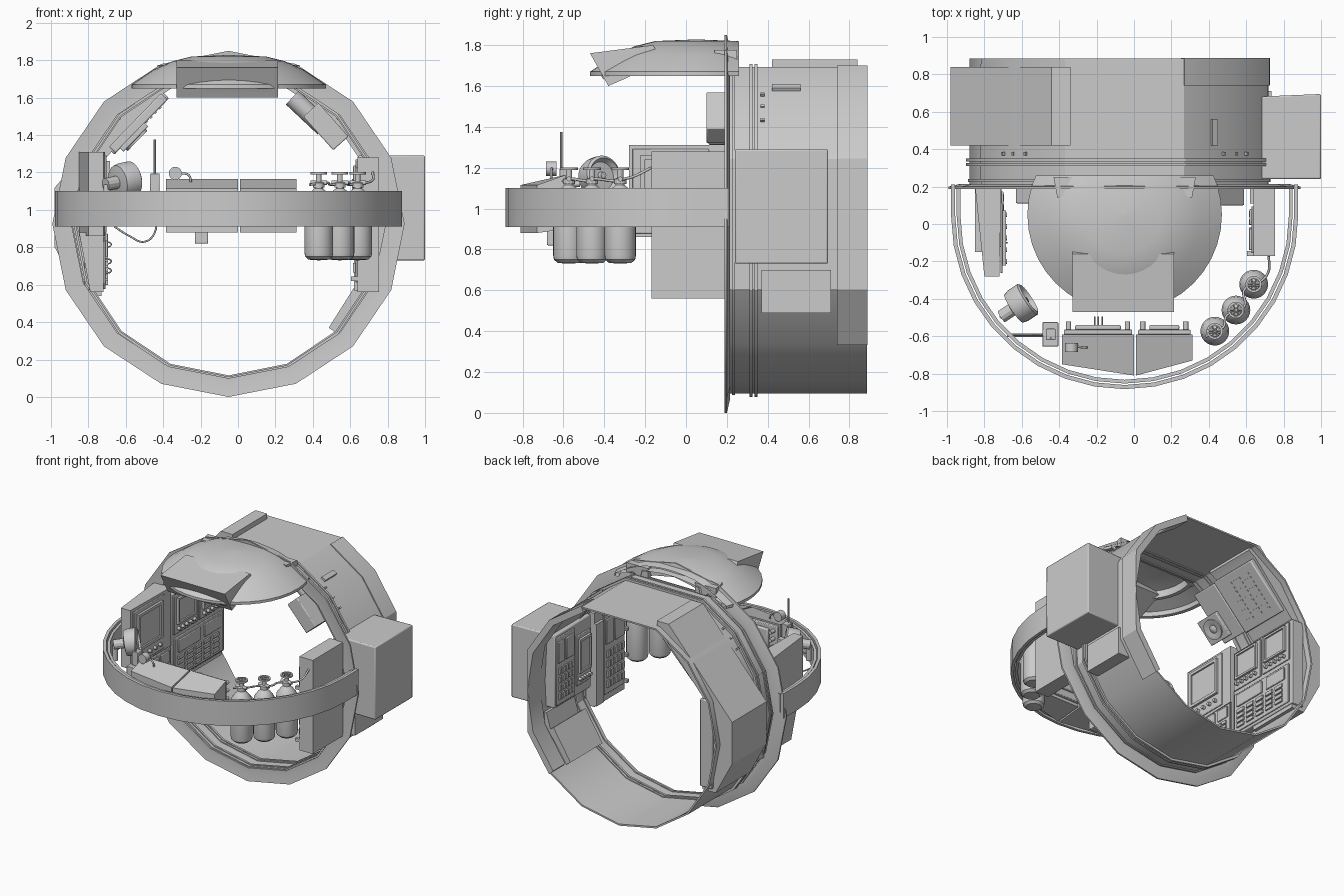
import bpy, bmesh, math
from mathutils import Vector
from math import sin, cos, pi, radians

if "Cube" in bpy.data.objects:
    bpy.data.objects.remove(bpy.data.objects["Cube"])

CX, CZ = -0.05, 0.925   # axis of the round hull


def make(name, verts, faces):
    me = bpy.data.meshes.new(name)
    bm = bmesh.new()
    vs = [bm.verts.new(v) for v in verts]
    for f in faces:
        bm.faces.new([vs[i] for i in f])
    bmesh.ops.recalc_face_normals(bm, faces=bm.faces)
    bm.to_mesh(me)
    bm.free()
    ob = bpy.data.objects.new(name, me)
    bpy.context.collection.objects.link(ob)
    return ob


def bevel(ob, w, seg=2):
    m = ob.modifiers.new("bevel", 'BEVEL')
    m.width, m.segments, m.limit_method = w, seg, 'ANGLE'
    return ob


def prism(name, pts, a, b, axis='y'):
    put = {'y': lambda p, t: (p[0], t, p[1]), 'x': lambda p, t: (t, p[0], p[1]),
           'z': lambda p, t: (p[0], p[1], t)}[axis]
    n = len(pts)
    faces = [range(n), range(n, 2 * n)] + [(i, (i + 1) % n, n + (i + 1) % n, n + i) for i in range(n)]
    return make(name, [put(p, a) for p in pts] + [put(p, b) for p in pts], faces)


def box(name, c, s, ry=0, bv=0):
    x, y, z = [v / 2 for v in s]
    ob = prism(name, [(-x, -z), (x, -z), (x, z), (-x, z)], -y, y)
    ob.location, ob.rotation_euler = c, (0, ry, 0)
    return bevel(ob, bv) if bv else ob


def span(name, x0, x1, y0, y1, z0, z1, bv=0):
    return box(name, ((x0 + x1) / 2, (y0 + y1) / 2, (z0 + z1) / 2), (x1 - x0, y1 - y0, z1 - z0), 0, bv)


def lathe(name, prof, loc, axis=None, seg=24):
    n = len(prof)
    verts = [(max(r, 1e-4) * cos(2 * pi * k / seg), max(r, 1e-4) * sin(2 * pi * k / seg), z)
             for k in range(seg) for r, z in prof]
    faces = [(k * n + i, (k + 1) % seg * n + i, (k + 1) % seg * n + i + 1, k * n + i + 1)
             for k in range(seg) for i in range(n - 1)]
    ob = make(name, verts, faces)
    ob.location = loc
    if axis is not None:
        ob.rotation_euler = Vector(axis).to_track_quat('Z', 'Y').to_euler()
    return ob


def rod(name, p, q, r, seg=12):
    d = Vector(q) - Vector(p)
    return lathe(name, [(0, 0), (r, 0), (r, d.length), (0, d.length)], p, d, seg)


def tube(name, pts, r):
    cu = bpy.data.curves.new(name, 'CURVE')
    cu.dimensions, cu.bevel_depth, cu.bevel_resolution = '3D', r, 2
    sp = cu.splines.new('BEZIER')
    sp.bezier_points.add(len(pts) - 1)
    for bp, p in zip(sp.bezier_points, pts):
        bp.co, bp.handle_left_type, bp.handle_right_type = p, 'AUTO', 'AUTO'
    ob = bpy.data.objects.new(name, cu)
    bpy.context.collection.objects.link(ob)
    return ob


def hoop(name, sec, steps, closed=True, xmax=9.0):
    """Sweep an (r, y) section round the hull axis; steps are 1/16 turns from the bottom."""
    n, m = len(sec), len(steps)
    verts = [(min(CX + r * sin(s * pi / 8), xmax), y, CZ - r * cos(s * pi / 8)) for s in steps for r, y in sec]
    faces = [(k * n + i, (k + 1) % m * n + i, (k + 1) % m * n + (i + 1) % n, k * n + (i + 1) % n)
             for k in range(m if closed else m - 1) for i in range(n)]
    if not closed:
        faces += [range(n), range((m - 1) * n, m * n)]
    return make(name, verts, faces)


# Hull: flange, drum with a flat ceiling, collars and rear band
full, flat = list(range(16)), [s for s in range(16) if s != 8]
fl = hoop("front_flange", [(.925, .188), (.925, .20), (.86, .215), (.825, .215), (.825, .195), (.86, .195)], full)
fl.scale.x = 1.018
hoop("drum_shell", [(.83, .205), (.83, .885), (.817, .885), (.817, .205)], flat, xmax=.72)
for y in (.31, .335):
    hoop("collar", [(.848, y), (.848, y + .016), (.81, y + .016), (.81, y)], flat, xmax=.735)
hoop("front_lip", [(.838, .225), (.838, .24), (.81, .24), (.81, .225)], flat, xmax=.73)
hoop("rear_band", [(.838, .74), (.838, .888), (.79, .888), (.79, .74)], [2, 3, 4, 5, 6, 7], False, .728)
for s in (-1, 1):
    for a in (38, 44, 50):
        t = radians(a)
        box("shell_slot", (CX + s * .82 * cos(t), .375, CZ + .82 * sin(t)), (.03, .02, .012), -s * t)
prism("shell_handle", [(.41, 1.59), (.44, 1.57), (.45, 1.59), (.42, 1.61)], .42, .56)

# Half-round belt in front, with short straight ends at the flange
N = 18
belt = []
for off in (0, .022, .03, .05):
    R = .928 - off
    arc = [(CX + R * cos(pi + pi * k / N), .045 + R * sin(pi + pi * k / N)) for k in range(N + 1)]
    belt.append([(CX - R, .21)] + arc + [(CX + R, .21)])
for nm, o, i, z0, z1 in (("belt_outer", 0, 1, .91, 1.10), ("belt_inner", 2, 3, .92, 1.09)):
    prism(nm, belt[o] + belt[i][::-1], z0, z1, 'z')

# Hatch dome, trimmed at the hull, with a lamp box
dome = lathe("hatch_dome", [(0, .178), (.2, .17), (.30, .145), (.40, .10), (.52, .02), (.52, 0), (.49, 0), (.48, .03),
                            (.38, .07), (.36, .05), (.33, .05), (.32, .10), (.2, .13), (0, .14)], (CX, .05, 1.65), seg=40)
bm = bmesh.new()
bm.from_mesh(dome.data)
bmesh.ops.bisect_plane(bm, geom=bm.verts[:] + bm.edges[:] + bm.faces[:], plane_co=(0, .21, 0), plane_no=(0, 1, 0), clear_outer=True)
bm.to_mesh(dome.data)
bm.free()
prism("hatch_box", [(-.47, 1.76), (-.16, 1.80), (-.12, 1.72), (-.30, 1.635), (-.38, 1.60)], -.33, .215, 'x')
for s in (-1, 1):
    prism("hatch_hinge", [(CX + s * .2, .19), (CX + s * .36, .14), (CX + s * .38, .25), (CX + s * .2, .25)], 1.70, 1.775, 'z')
prism("box_grip", [(-.412, 1.655), (-.40, 1.635), (-.405, 1.632), (-.417, 1.652)], -.17, .18, 'x')

# Left wall: diagonal locker, rear console, grille, speaker
prism("left_locker", [(-.34, 1.73), (-.44, 1.73), (-.98, 1.12), (-.98, .80), (-.84, .54), (-.73, .54),
                      (-.73, 1.25), (-.40, 1.62), (-.34, 1.66)], .42, .84)
T = math.atan2(.34, .33)
N1 = Vector((sin(T), 0, -cos(T)))     # inward normal of the left diagonal
D1 = Vector((cos(T), 0, sin(T)))
C1 = Vector((-.54, 0, 1.47))
box("grille_panel", C1 + Vector((0, .62, 0)) + N1 * .01, (.42, .40, .05), -T, .008)
for i in range(9):
    for y in (.53, .62, .71):
        box("grille_slat", C1 + Vector((0, y, 0)) + D1 * (-.14 + i * .035) + N1 * .037, (.014, .07, .008), -T)
box("speaker_box", C1 + Vector((0, .31, 0)) + N1 * .01, (.40, .22, .05), -T, .008)
box("speaker_plate", C1 + Vector((0, .21, 0)) + N1 * .045 - D1 * .07, (.19, .20, .03), -T, .006)
lathe("speaker_cone", [(.075, 0), (.075, .012), (.062, .012), (.03, .002), (.015, .01), (0, .012)],
      C1 + Vector((0, .21, 0)) + N1 * .06 - D1 * .07, N1)


def console(name, x, y0, y1, z0, z1, screen, sgn=1):
    """Framed instrument face on a wall at x, facing sgn along x."""
    h, w = z1 - z0, y1 - y0

    def plate(nm, d0, d1, u0, u1, v0, v1, bv=0):
        a, b = sorted((x + sgn * d0, x + sgn * d1))
        return span(name + nm, a, b, y0 + u0 * w, y0 + u1 * w, z0 + v0 * h, z0 + v1 * h, bv)
    plate("_face", 0, .012, .02, .98, .02, .98, .004)
    if screen:
        for u0, u1, v0, v1 in ((.12, .88, .86, .91), (.12, .88, .26, .31), (.12, .18, .3, .87), (.82, .88, .3, .87)):
            plate("_bezel", .01, .03, u0, u1, v0, v1)
        plate("_screen", .01, .018, .18, .82, .3, .87)
        for i in range(5):
            p = Vector((x + sgn * .01, y0 + w * (.18 + .16 * i), z0 + h * .14))
            rod(name + "_knob", p, p + Vector((sgn * .025, 0, 0)), .013)
    else:
        plate("_display", .01, .024, .08, .52, .62, .92, .004)
        plate("_dial_box", .01, .022, .6, .92, .62, .92, .004)
        for i in range(5):
            for j in range(4):
                plate("_button", .01, .024, .08 + .17 * i, .2 + .17 * i, .1 + .12 * j, .18 + .12 * j)


# Front-left instrument stack and rear-left consoles
prism("left_unit_upper", [(-.85, .2), (-.80, -.28), (-.72, -.28), (-.71, .2)], .86, 1.31, 'z')
prism("left_unit_lower", [(-.85, .88), (-.79, .56), (-.72, .56), (-.72, .88)], -.15, .2)
console("front_screen", -.715, -.27, .12, .87, 1.30, True)
console("lower_switches", -.72, -.13, .2, .57, .86, False)
span("rear_console_body", -.82, -.72, .22, .86, .57, 1.24, .006)
console("rear_controls", -.72, .23, .84, .58, .90, False)
console("rear_screen_a", -.72, .54, .84, .92, 1.23, True)
console("rear_screen_b", -.72, .23, .53, .92, 1.23, True)
for z in (.66, .71, .8):
    tube("switch_guard", [(-.71, -.1, z), (-.68, -.1, z + .01), (-.68, -.1, z + .02), (-.71, -.1, z + .03)], .004)

# Right wall: outboard locker, side unit, lower bin, padded box
bevel(prism("right_locker", [(.64, .24), (1.0, .24), (1.0, .695), (.64, .68)], .73, 1.29, 'z'), .008)
prism("right_front_unit", [(.64, -.17), (.755, -.17), (.755, .2), (.64, .2)], .56, 1.28, 'z')
span("right_unit_step", .62, .66, .11, .2, .57, 1.2)
prism("lower_bin", [(.63, .49), (.735, .49), (.735, .70), (.69, .70)], .37, .71)
prism("lower_pad", [(.485, .37), (.52, .345), (.67, .57), (.63, .60)], .32, .71)
console("right_grille", .64, .45, .68, .74, 1.28, False, -1)
console("right_panel", .64, .25, .43, .80, 1.2, True, -1)
console("right_unit_face", .64, -.16, .1, .6, 1.24, False, -1)
box("padded_box", (.47, .19, 1.445), (.24, .18, .11), radians(48), .006)
rod("wall_bottle", (.29, .30, 1.60), (.46, .30, 1.44), .05, 20)
for z in (.62, .82, 1.02):
    span("unit_latch", .605, .64, -.17, -.145, z, z + .025)

# Twin desks along the belt
for nm, x0, x1, f0, f1 in (("left_desk", -.385, 0, -.75, -.81), ("right_desk", .012, .312, -.81, -.73)):
    v = [(x, y, z) for x, f in ((x0, f0), (x1, f1)) for y, z in ((-.59, .90), (-.59, 1.165), (f, 1.115), (f, .88))]
    make(nm, v, [(0, 1, 2, 3), (4, 5, 6, 7)] + [(i, (i + 1) % 4, 4 + (i + 1) % 4, 4 + i) for i in range(4)])
    span(nm + "_panel", x0 + .01, x1 - .01, -.592, -.565, .92, 1.155, .005)
    span(nm + "_screen", x0 + .07, x1 - .07, -.567, -.54, .97, 1.13, .008)
    for x in (x0 + .035, x1 - .035):
        for z in (1.0, 1.06, 1.12):
            rod(nm + "_knob", (x, -.567, z), (x, -.52, z), .014)
for x in (-.21, -.19, -.17):
    rod("toggle", (x, -.54, .94), (x, -.495, .94), .004, 8)
span("desk_underbox", -.23, -.16, -.68, -.60, .82, .89, .005)

# Small desk lamp, radio with aerial
rod("lamp_head", (-.335, -.685, 1.195), (-.335, -.635, 1.195), .035, 20)
tube("lamp_arm", [(-.335, -.65, 1.19), (-.27, -.66, 1.19), (-.255, -.66, 1.17), (-.255, -.66, 1.13)], .006)
span("radio", -.49, -.405, -.655, -.525, 1.0, 1.09, .004)
span("radio_top", -.47, -.42, -.62, -.56, 1.09, 1.195, .004)
rod("aerial", (-.445, -.61, 1.19), (-.445, -.61, 1.375), .006, 8)
tube("radio_cable", [(-.445, -.59, 1.0), (-.445, -.59, .88), (-.50, -.59, .83), (-.58, -.59, .86), (-.66, -.59, .91)], .005)
rod("radio_strut", (-.68, -.6, 1.0), (-.48, -.6, 1.0), .005, 8)

# Fan on its bracket
ax = Vector((.75, .5, .15)).normalized()
fc = Vector((-.61, -.43, 1.155))
lathe("fan_drum", [(0, -.05), (.05, -.048), (.09, -.04), (.098, -.01), (.098, .05), (.085, .06), (.07, .03), (.02, .03), (.015, .05), (0, .05)],
      fc, ax)
rod("fan_stem", fc - ax * .12, fc - ax * .04, .035)
rod("fan_bracket", fc - ax * .11, fc - ax * .11 - Vector((0, 0, .12)), .02)

# Three gas bottles with valves, linked by a hose
tanks = [(.432, -.573), (.545, -.46), (.64, -.322)]
for x, y in tanks:
    lathe("gas_bottle", [(0, 0), (.055, .004), (.073, .02), (.077, .04), (.077, .29), (.07, .33), (.045, .365), (.022, .385),
                         (.022, .40), (0, .40)], (x, y, .73))
    lathe("bottle_neck", [(0, 0), (.03, 0), (.03, .025), (.015, .03), (.015, .07), (0, .07)], (x, y, 1.12), seg=12)
    lathe("valve_wheel", [(.032, 0), (.044, 0), (.044, .012), (.032, .012), (.032, 0)], (x, y, 1.19))
    for a in range(3):
        d = Vector((cos(a * pi / 3), sin(a * pi / 3), 0)) * .035
        rod("valve_spoke", Vector((x, y, 1.196)) - d, Vector((x, y, 1.196)) + d, .004, 6)
    rod("valve_port", (x - .045, y, 1.145), (x + .045, y, 1.145), .012)
hose = []
for x, y in tanks:
    hose += [(x - .05, y - .03, 1.135), (x + .045, y + .02, 1.145)]
tube("gas_hose", hose + [(.72, -.25, 1.16), (.72, -.17, 1.20)], .007)

# Shading
for ob in bpy.context.scene.objects:
    if ob.type == 'MESH':
        ob.select_set(True)
        bpy.context.view_layer.objects.active = ob
bpy.ops.object.shade_smooth_by_angle(angle=radians(28))
